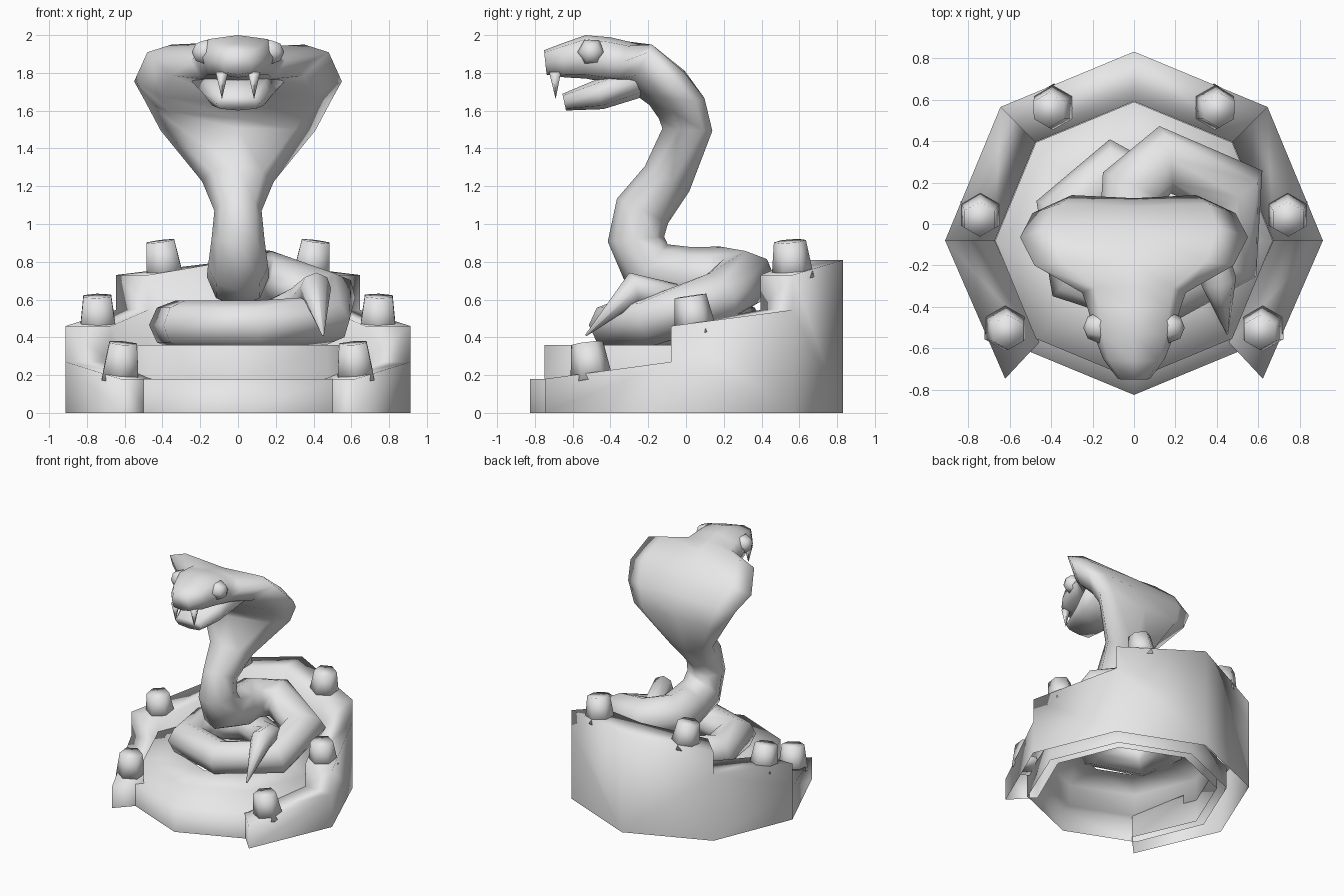
import bpy, bmesh, math
from mathutils import Vector

if "Cube" in bpy.data.objects:
    bpy.data.objects.remove(bpy.data.objects["Cube"], do_unlink=True)

stone = bpy.data.materials.new("light_grey")
stone.use_nodes = True
GREY = (0.8, 0.8, 0.8, 1)
stone.diffuse_color = GREY
stone.node_tree.nodes["Principled BSDF"].inputs["Base Color"].default_value = GREY


def finish(bm, name):
    """Turn a bmesh into a smooth grey object."""
    bmesh.ops.recalc_face_normals(bm, faces=bm.faces)
    for f in bm.faces:
        f.smooth = True
    mesh = bpy.data.meshes.new(name)
    bm.to_mesh(mesh)
    bm.free()
    mesh.materials.append(stone)
    obj = bpy.data.objects.new(name, mesh)
    bpy.context.collection.objects.link(obj)
    return obj


def bridge(bm, rings):
    """Join neighbouring closed rings with quads."""
    n = len(rings[0])
    for a, b in zip(rings, rings[1:]):
        for i in range(n):
            j = (i + 1) % n
            bm.faces.new((a[i], a[j], b[j], b[i]))


def polar(deg, r, z, side=1):
    """Point on the base, with the angle counted from the front."""
    a = math.radians(deg)
    return Vector((side * r * math.sin(a), -0.08 - r * math.cos(a), z))


def loft(name, rows, sides=8):
    """Sweep rounded sections (x, y, z, width, depth, bow, squareness)."""
    bm = bmesh.new()
    pts = [Vector(r[:3]) for r in rows]
    side = Vector((1, 0, 0))
    rings = []
    for k, row in enumerate(rows):
        w, d = row[3:5]
        bow = row[5] if len(row) > 5 else 0
        power = row[6] if len(row) > 6 else 1
        t = Vector()
        if k > 0:
            t += (pts[k] - pts[k - 1]).normalized()
        if k < len(pts) - 1:
            t += (pts[k + 1] - pts[k]).normalized()
        t.normalize()
        flat = t.cross(Vector((0, 0, 1)))
        if flat.length > 0.02:
            flat.normalize()
            side = flat if flat.dot(side) > 0 else -flat
        up = side.cross(t)
        ring = []
        for i in range(sides):
            a = math.tau * i / sides
            c, s = math.cos(a), math.sin(a)
            c = math.copysign(abs(c) ** power, c) if abs(c) > 1e-6 else 0
            s = math.copysign(abs(s) ** power, s) if abs(s) > 1e-6 else 0
            ring.append(bm.verts.new(pts[k] + side * w * c + up * (d * s + bow * c * c)))
        rings.append(ring)
    bridge(bm, rings)
    bm.faces.new(rings[0])
    bm.faces.new(rings[-1])
    return finish(bm, name)


# Stepped octagonal floor, open underneath and in the middle of the coil
bm = bmesh.new()
tiers = [(0.745, 0), (0.745, 0.18), (0.67, 0.18), (0.67, 0.36), (0.36, 0.36)]
rings = [[bm.verts.new(polar(45 * i, r, z)) for i in range(8)] for r, z in tiers]
bridge(bm, rings)
finish(bm, "stepped_floor")

# Rising wall: three ramps on each side, open underneath
INNER, OUTER = 0.672, 0.912
ramps = [(43, 90, 0.18, 0.27), (90, 135, 0.46, 0.545), (135, 180, 0.73, 0.81)]
bm = bmesh.new()
for side in (1, -1):
    step = 0
    for start, end, low, high in ramps:
        sheets = []
        for r in (INNER, OUTER):
            levels = [0, step, low] if step else [0, low]
            sheets.append([polar(start, r, z, side) for z in levels]
                          + [polar(end, r, high, side), polar(end, r, 0, side)])
        sheets.append([polar(start, INNER, low, side), polar(start, OUTER, low, side),
                       polar(end, OUTER, high, side), polar(end, INNER, high, side)])
        sheets.append([polar(start, INNER, step, side), polar(start, OUTER, step, side),
                       polar(start, OUTER, low, side), polar(start, INNER, low, side)])
        for sheet in sheets:
            bm.faces.new([bm.verts.new(p) for p in sheet])
        step = high
bmesh.ops.remove_doubles(bm, verts=bm.verts, dist=0.001)
finish(bm, "rising_wall")

# Leaning pegs on the ramps
for side, label in ((1, "left"), (-1, "right")):
    for n, (deg, base) in enumerate(((55, 0.17), (99, 0.42), (148, 0.71)), 1):
        bm = bmesh.new()
        bmesh.ops.create_cone(bm, cap_ends=True, segments=6,
                              radius1=0.113, radius2=0.085, depth=0.2)
        peg = finish(bm, f"{label}_wall_peg_{n}")
        a = math.radians(deg)
        peg.location = polar(deg, 0.752, base + 0.1, side)
        lean = Vector((-0.15 * side * math.cos(a), -0.15 * math.sin(a), 1))
        peg.rotation_mode = "QUATERNION"
        peg.rotation_quaternion = Vector((0, 0, 1)).rotation_difference(lean)

# Snake from nose to tail tip
head = [
    (0, -0.745, 1.855, 0.08, 0.065, 0, 0.6),
    (0, -0.65, 1.865, 0.15, 0.09, 0, 0.6),
    (0, -0.53, 1.885, 0.195, 0.115, 0, 0.6),
    (0, -0.42, 1.87, 0.22, 0.12, 0, 0.7),
    (0, -0.335, 1.85, 0.25, 0.12, 0.01, 0.8),
]
hood = [
    (0, -0.245, 1.82, 0.48, 0.125, 0.10, 0.9),
    (0, -0.10, 1.72, 0.55, 0.13, 0.05, 0.9),
    (0, -0.03, 1.61, 0.49, 0.125, 0.09, 0.9),
    (0, 0.00, 1.50, 0.41, 0.125, 0.09, 0.9),
    (0, -0.10, 1.24, 0.19, 0.135, 0.03),
    (0, -0.23, 1.07, 0.125, 0.15),
    (0, -0.265, 0.92, 0.14, 0.15),
    (0, -0.20, 0.77, 0.16, 0.16),
]
coil = [
    (0.00, 0.00, 0.72, 0.165, 0.16),
    (0.00, 0.18, 0.72, 0.165, 0.16),
    (0.15, 0.31, 0.71, 0.165, 0.15),
    (0.48, 0.17, 0.61, 0.165, 0.14),
    (0.46, -0.17, 0.49, 0.155, 0.13),
    (0.10, -0.37, 0.465, 0.145, 0.13),
    (-0.28, -0.25, 0.465, 0.15, 0.13),
    (-0.33, 0.06, 0.465, 0.15, 0.13),
    (-0.10, 0.26, 0.465, 0.15, 0.13),
    (0.16, 0.12, 0.48, 0.12, 0.11),
    (0.35, -0.08, 0.60, 0.09, 0.09),
    (0.41, -0.28, 0.66, 0.085, 0.085),
    (0.45, -0.53, 0.41, 0.005, 0.005),
]
loft("snake_body", head + hood + coil)

# Lower jaw
loft("lower_jaw", [
    (0, -0.645, 1.645, 0.12, 0.045, 0, 0.7),
    (0, -0.46, 1.685, 0.18, 0.08, 0, 0.8),
    (0, -0.25, 1.76, 0.25, 0.09),
])

# Eyes and fangs
for side, label in ((1, "left"), (-1, "right")):
    bm = bmesh.new()
    bmesh.ops.create_uvsphere(bm, u_segments=6, v_segments=4, radius=0.075)
    eye = finish(bm, f"{label}_eye")
    eye.rotation_euler = (0, math.pi / 2, 0)
    eye.location = (side * 0.17, -0.5, 1.91)

    bm = bmesh.new()
    bmesh.ops.create_cone(bm, cap_ends=True, segments=5, radius1=0.035,
                          radius2=0.001, depth=0.14)
    fang = finish(bm, f"{label}_fang")
    fang.rotation_euler = (math.pi, 0, 0)
    fang.location = (side * 0.085, -0.69, 1.735)
